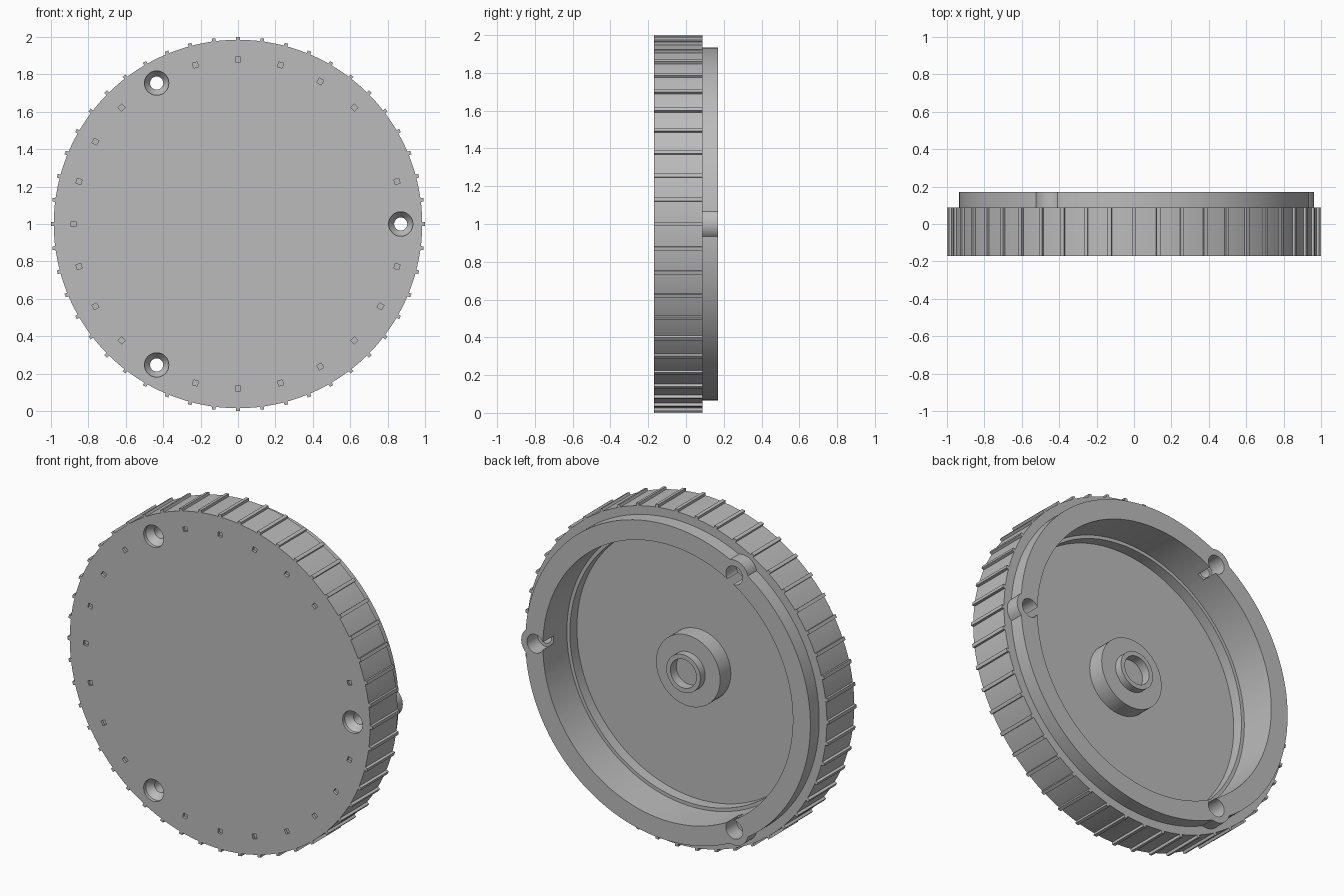
import bpy, bmesh, math
from mathutils import Matrix, Vector

if "Cube" in bpy.data.objects:
    bpy.data.objects.remove(bpy.data.objects["Cube"])

grey = bpy.data.materials.new("plain_grey")
grey.diffuse_color = (0.5, 0.5, 0.5, 1)
grey.use_nodes = True
grey.node_tree.nodes["Principled BSDF"].inputs["Base Color"].default_value = grey.diffuse_color


def finish(bm, name):
    bmesh.ops.remove_doubles(bm, verts=bm.verts, dist=1e-6)
    bmesh.ops.recalc_face_normals(bm, faces=bm.faces)
    me = bpy.data.meshes.new(name)
    bm.to_mesh(me)
    bm.free()
    me.materials.append(grey)
    ob = bpy.data.objects.new(name, me)
    bpy.context.collection.objects.link(ob)
    return ob


def add_lathe(bm, profile, cx=0.0, cz=1.0, n=128):
    """Revolve (radius, y) points around a y-parallel axis; ends lie on the axis."""
    rings = []
    for r, y in profile:
        if r == 0:
            rings.append([bm.verts.new((cx, y, cz))] * n)
        else:
            rings.append([bm.verts.new((cx + r * math.cos(2 * math.pi * i / n), y,
                                        cz + r * math.sin(2 * math.pi * i / n))) for i in range(n)])
    for a, b in zip(rings, rings[1:]):
        for i in range(n):
            j = (i + 1) % n
            vs = list(dict.fromkeys([a[i], a[j], b[j], b[i]]))
            bm.faces.new(vs)


def add_box(bm, radius, angle, y, size):
    """Box (radial, y, tangential) placed around the disc axis."""
    m = (Matrix.Translation((0, y, 1)) @ Matrix.Rotation(-angle, 4, 'Y')
         @ Matrix.Translation((radius, 0, 0)) @ Matrix.Diagonal(Vector((*size, 1))))
    bmesh.ops.create_cube(bm, size=1, matrix=m)


def boolean(target, other, op):
    mod = target.modifiers.new("cut", 'BOOLEAN')
    mod.operation, mod.solver, mod.object = op, 'EXACT', other
    bpy.context.view_layer.objects.active = target
    bpy.ops.object.modifier_apply(modifier=mod.name)
    bpy.data.objects.remove(other, do_unlink=True)


def smooth(ob):
    bpy.ops.object.select_all(action='DESELECT')
    ob.select_set(True)
    bpy.context.view_layer.objects.active = ob
    bpy.ops.object.shade_smooth_by_angle(angle=math.radians(30))


screw_spots = [(0.87 * math.cos(math.radians(a)), 1 + 0.87 * math.sin(math.radians(a)))
               for a in (0, 120, 240)]

# Disc with the narrower rim on its back
bm = bmesh.new()
add_lathe(bm, [(0, -0.17), (0.985, -0.17), (0.985, 0.087), (0.935, 0.087), (0.935, 0.17), (0, 0.17)])
disc = finish(bm, "cover_disc")

# Screw bosses bulging out of the rim
bm = bmesh.new()
for x, z in screw_spots:
    add_lathe(bm, [(0, 0.03), (0.092, 0.03), (0.092, 0.17), (0, 0.17)], x, z, 48)
boolean(disc, finish(bm, "bosses"), 'UNION')

# Stepped hollow in the back
bm = bmesh.new()
add_lathe(bm, [(0, -0.12), (0.80, -0.12), (0.80, -0.055), (0.82, -0.055), (0.82, 0.3), (0, 0.3)])
boolean(disc, finish(bm, "hollow"), 'DIFFERENCE')

# Countersunk screw holes, wider at the back
bm = bmesh.new()
for x, z in screw_spots:
    add_lathe(bm, [(0, -0.21), (0.065, -0.21), (0.065, -0.15), (0.035, -0.11), (0.035, 0.07),
                   (0.055, 0.07), (0.055, 0.3), (0, 0.3)], x, z, 48)
boolean(disc, finish(bm, "screw_holes"), 'DIFFERENCE')

# Small square dimples around the front face
bm = bmesh.new()
for a in range(0, 360, 15):
    if a not in (0, 30, 120, 240):
        add_box(bm, 0.88, math.radians(a), -0.17, (0.027, 0.03, 0.027))
boolean(disc, finish(bm, "dimples"), 'DIFFERENCE')
smooth(disc)

# Stepped hub with a blind hole in the middle of the hollow
bm = bmesh.new()
add_lathe(bm, [(0, -0.13), (0.21, -0.13), (0.21, -0.02), (0.112, -0.02), (0.112, 0.025),
               (0.085, 0.025), (0.085, -0.03), (0, -0.03)], n=64)
smooth(finish(bm, "centre_hub"))

# Grip ribs around the edge
bm = bmesh.new()
for i in range(48):
    add_box(bm, 0.99, math.radians(7.5 * i), -0.0415, (0.02, 0.257, 0.02))
finish(bm, "grip_ribs")
